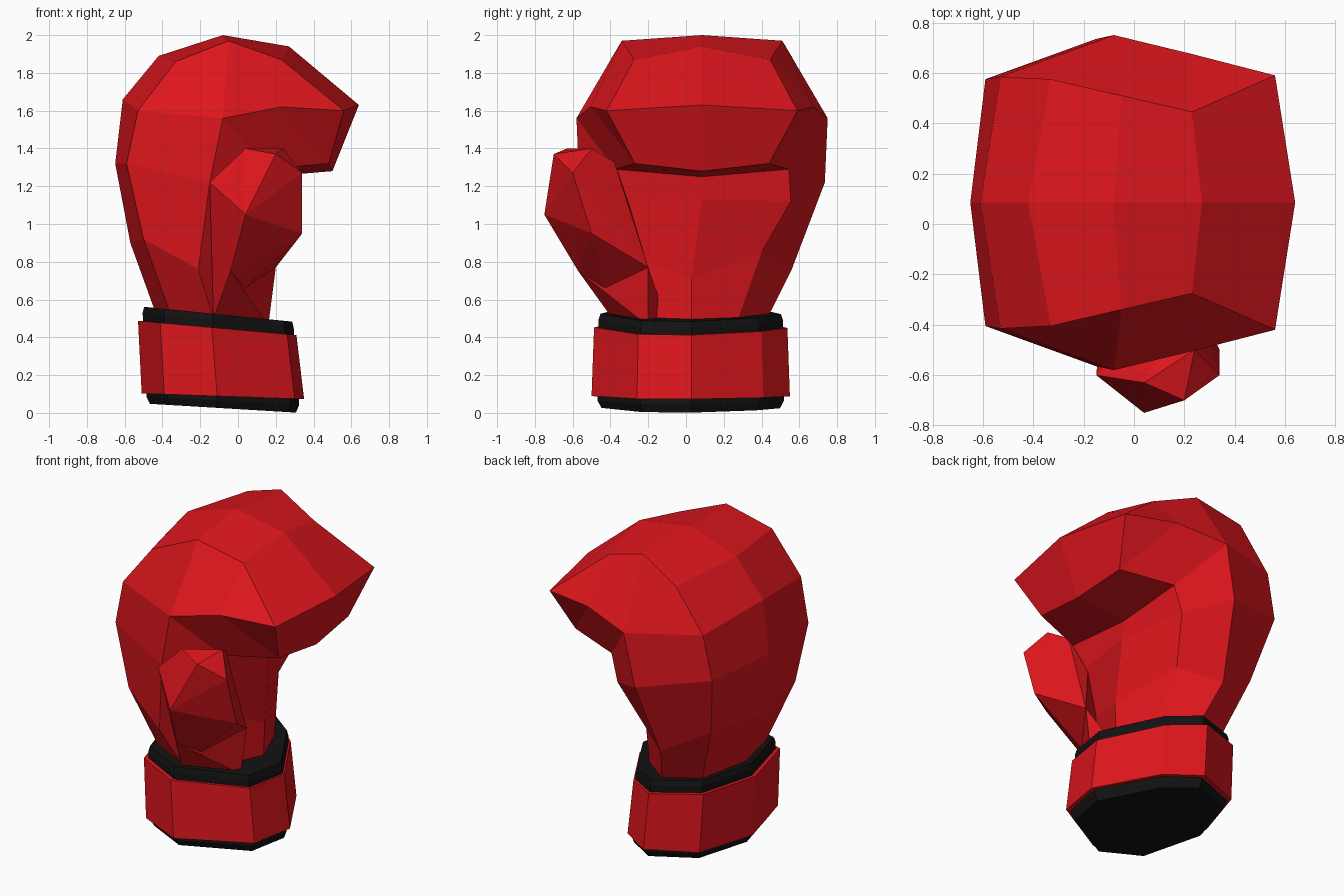
import bpy, bmesh

if "Cube" in bpy.data.objects:
    bpy.data.objects.remove(bpy.data.objects["Cube"])


def material(name, color):
    m = bpy.data.materials.new(name)
    m.diffuse_color = (*color, 1)
    m.use_nodes = True
    m.node_tree.nodes["Principled BSDF"].inputs["Base Color"].default_value = m.diffuse_color
    return m


RED = material("red_leather", (0.72, 0.008, 0.012))
BLACK = material("black_trim", (0.006, 0.006, 0.006))


def finish(name, bm, mat):
    bmesh.ops.recalc_face_normals(bm, faces=bm.faces[:])
    me = bpy.data.meshes.new(name)
    bm.to_mesh(me)
    bm.free()
    me.materials.append(mat)
    ob = bpy.data.objects.new(name, me)
    bpy.context.collection.objects.link(ob)
    return ob


# Mitten: half profile (x, half width, z, centre x, centre z), wrist -> knuckles -> tip -> palm
profile = [
    (-.36, .32, .53, -.44, .54),
    (-.50, .43, .92, -.57, .90),
    (-.59, .49, 1.32, -.65, 1.32),
    (-.53, .50, 1.60, -.61, 1.66),
    (-.33, .49, 1.86, -.42, 1.89),
    (-.05, .425, 1.97, -.08, 2.0),
    (.23, .36, 1.87, .27, 1.94),
    (.56, .505, 1.60, .64, 1.63),
    (.48, .355, 1.32, .50, 1.28),
    (.15, .46, 1.29, .15, 1.25),
    (.10, .47, 1.12, .16, 1.13),
    (.01, .37, .85, .17, .71),
    (.07, .24, .48, .16, .46),
]
# Widest line of the side
side = [(-.13, .40, .50), (-.21, .53, .76), (-.15, .65, 1.22),
        (-.08, .665, 1.56), (.23, .59, 1.62)]
side_faces = ["r0 r1 s1 s0", "r1 r2 s2 s1", "r2 r3 s3 s2", "r3 r4 r5 s3",
              "r5 r6 s4 s3", "r6 r7 s4", "r7 r8 s4", "r8 r9 s3 s4",
              "r9 r10 s2 s3", "r10 r11 s1 s2", "r11 r12 s0 s1",
              "c0 r0 s0 r12 c12"]


def mid_y(z):
    return .085 if z > 1 else .03


bm = bmesh.new()
for sgn in (-1, 1):
    v = {}
    for i, (x, w, z, cx, cz) in enumerate(profile):
        v[f"r{i}"] = bm.verts.new((x, mid_y(z) + sgn * w, z))
        v[f"c{i}"] = bm.verts.new((cx, mid_y(cz), cz))
    for i, (x, w, z) in enumerate(side):
        v[f"s{i}"] = bm.verts.new((x, mid_y(z) + sgn * w, z))
    strips = [f"c{i} c{i+1} r{i+1} r{i}" for i in range(len(profile) - 1)]
    for f in strips + side_faces:
        bm.faces.new([v[k] for k in f.split()])
bmesh.ops.remove_doubles(bm, verts=bm.verts[:], dist=.001)
finish("mitten", bm, RED)


def hull(name, pts):
    bm = bmesh.new()
    for p in pts:
        bm.verts.new(p)
    res = bmesh.ops.convex_hull(bm, input=bm.verts[:])
    junk = [g for g in res["geom_interior"] if isinstance(g, bmesh.types.BMVert)]
    bmesh.ops.delete(bm, geom=junk, context='VERTS')
    finish(name, bm, RED)


# Thumb and its root running down to the wrist
root, bulge, heel = (-.13, -.39, .50), (-.04, -.57, .75), (.20, -.20, .77)
hull("thumb", [(-.15, -.60, 1.22), (.04, -.75, 1.05), (.20, -.70, 1.37),
               (.04, -.63, 1.40), (.24, -.50, 1.40), (.34, -.60, 1.27),
               (.34, -.50, .95), (.18, -.38, 1.33), (.10, -.30, 1.10),
               root, bulge, heel])
hull("thumb_root", [root, bulge, heel, (.16, -.20, .46), (.0, -.1, .48)])

# Cuff: irregular eight-sided outline shared by the black core and the red band
outline = [(-.11, -.50), (.30, -.26), (.35, .03), (.13, .41),
           (-.08, .55), (-.39, .42), (-.51, .05), (-.39, -.38)]


def cuff(name, mat, levels):
    """levels: (scale, x shift, base z, z slope along x)"""
    bm = bmesh.new()
    rings = []
    for s, dx, z0, k in levels:
        ring = []
        for x, y in outline:
            px = -.08 + (x + .08) * s + dx
            ring.append(bm.verts.new((px, .025 + (y - .025) * s, z0 + k * px)))
        rings.append(ring)
    for a, b in zip(rings, rings[1:]):
        for i in range(8):
            j = (i + 1) % 8
            bm.faces.new((a[i], a[j], b[j], b[i]))
    bm.faces.new(rings[0])
    bm.faces.new(rings[-1])
    finish(name, bm, mat)


cuff("cuff_core", BLACK, [(.90, 0, .02, -.06), (.94, 0, .06, -.05),
                          (.93, -.025, .48, -.10), (.91, -.025, .512, -.10)])
cuff("cuff_band", RED, [(1, 0, .085, -.035), (.975, -.03, .44, -.09)])
